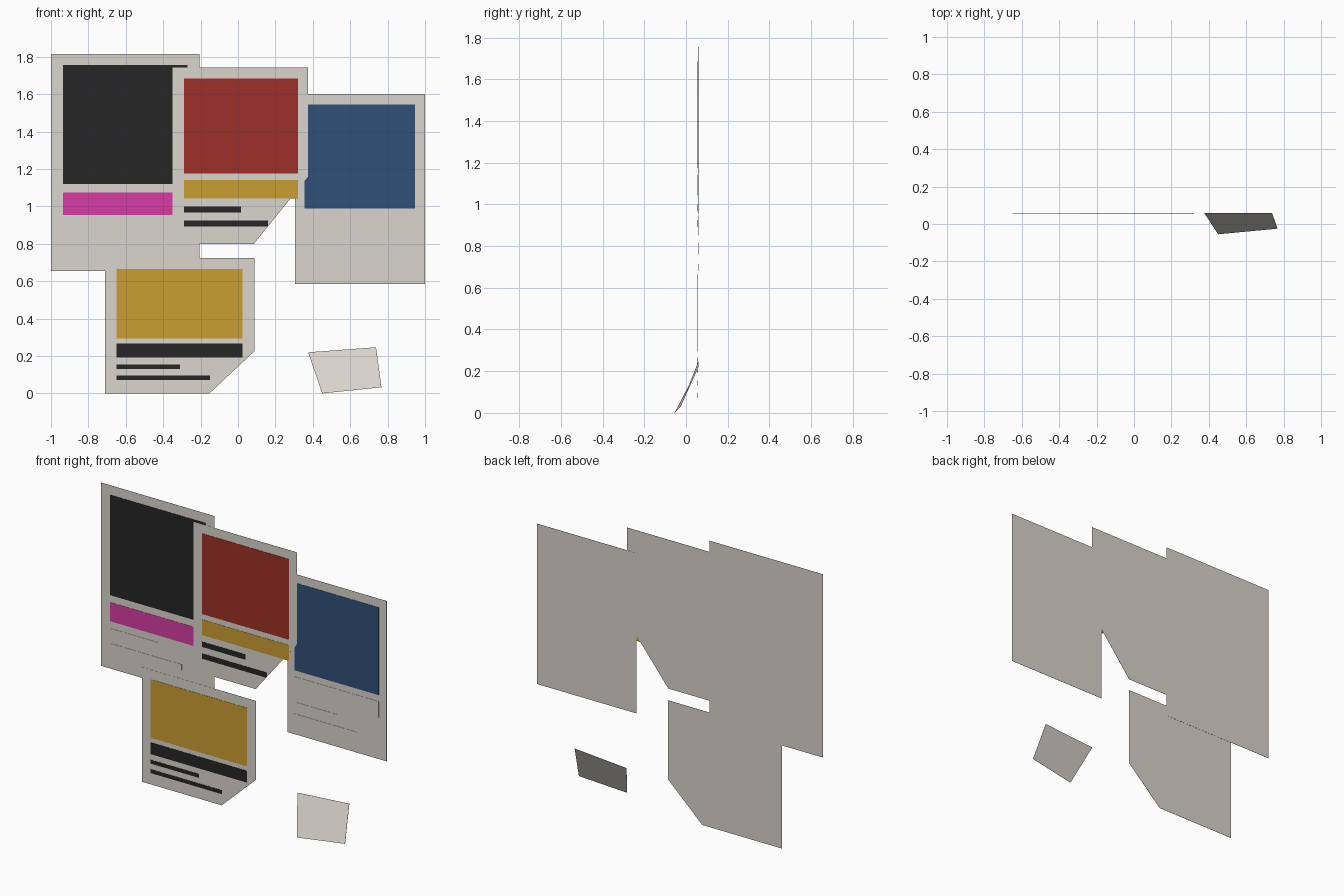
import bpy
import bmesh

if "Cube" in bpy.data.objects:
    bpy.data.objects.remove(bpy.data.objects["Cube"], do_unlink=True)


def material(name, r, g, b):
    m = bpy.data.materials.new(name)
    m.use_nodes = True
    m.diffuse_color = (r, g, b, 1)
    bsdf = m.node_tree.nodes["Principled BSDF"]
    bsdf.inputs["Base Color"].default_value = (r, g, b, 1)
    bsdf.inputs["Roughness"].default_value = 0.9
    return m


PAPER = material("paper", 0.70, 0.667, 0.61)
BLACK = material("black ink", 0.019, 0.019, 0.019)
RED = material("red ink", 0.34, 0.03, 0.021)
YELLOW = material("yellow ink", 0.59, 0.34, 0.032)
BLUE = material("blue ink", 0.03, 0.081, 0.19)
MAGENTA = material("magenta ink", 0.68, 0.046, 0.37)
THICK = 0.001


def sheet(name, outline, mat, depth=THICK):
    """Thin sheet from a front outline of (x, y, z), thickened to the front."""
    bm = bmesh.new()
    back = bm.faces.new([bm.verts.new(p) for p in outline])
    grown = bmesh.ops.extrude_face_region(bm, geom=[back])
    moved = [v for v in grown["geom"] if isinstance(v, bmesh.types.BMVert)]
    bmesh.ops.translate(bm, verts=moved, vec=(0, -depth, 0))
    bmesh.ops.recalc_face_normals(bm, faces=bm.faces)
    mesh = bpy.data.meshes.new(name)
    bm.to_mesh(mesh)
    bm.free()
    mesh.materials.append(mat)
    obj = bpy.data.objects.new(name, mesh)
    bpy.context.collection.objects.link(obj)
    return obj


def poster(name, y, x0, x1, z0, z1, prints, cut=None):
    """Paper with an optional cut lower corner (width, height) and printed plates."""
    outline = [(x0, y, z0), (x0, y, z1), (x1, y, z1)]
    if cut:
        outline += [(x1, y, z0 + cut[1]), (x1 - cut[0], y, z0)]
    else:
        outline.append((x1, y, z0))
    sheet(name + "_paper", outline, PAPER)
    f = y - THICK
    for part, mat, a, b, low, high in prints:
        corners = [(a, f, low), (a, f, high), (b, f, high), (b, f, low)]
        sheet(name + "_" + part, corners, mat, 0.0015)


# Left poster, behind the others
poster("left_poster", 0.06, -1, -0.205, 0.655, 1.815, [
    ("picture", BLACK, -0.935, -0.27, 1.12, 1.755),
    ("band", MAGENTA, -0.935, -0.27, 0.955, 1.075),
    ("short_line", PAPER, -0.935, -0.595, 0.875, 0.91),
    ("long_line", PAPER, -0.935, -0.435, 0.78, 0.815)])

# Right poster
poster("right_poster", 0.06, 0.305, 1, 0.585, 1.6, [
    ("picture", BLUE, 0.355, 0.945, 0.99, 1.545),
    ("band", PAPER, 0.355, 0.945, 0.85, 0.95),
    ("short_line", PAPER, 0.355, 0.66, 0.76, 0.79),
    ("long_line", PAPER, 0.355, 0.785, 0.68, 0.715)])

# Middle poster with a torn corner, overlapping its neighbours
poster("middle_poster", 0.056, -0.35, 0.375, 0.8, 1.742, [
    ("picture", RED, -0.29, 0.32, 1.175, 1.685),
    ("band", YELLOW, -0.29, 0.32, 1.042, 1.14),
    ("short_line", BLACK, -0.29, 0.015, 0.967, 1.0),
    ("long_line", BLACK, -0.29, 0.16, 0.892, 0.925)], (0.29, 0.36))

# Lower poster with a torn corner
poster("lower_poster", 0.056, -0.71, 0.087, 0, 0.725, [
    ("picture", YELLOW, -0.65, 0.025, 0.295, 0.665),
    ("band", BLACK, -0.65, 0.025, 0.192, 0.266),
    ("short_line", BLACK, -0.65, -0.31, 0.132, 0.156),
    ("long_line", BLACK, -0.65, -0.15, 0.072, 0.096)], (0.24, 0.225))

# Loose scrap of paper leaning forward
sheet("fallen_scrap", [(0.375, 0.06, 0.22), (0.738, 0.06, 0.247),
                       (0.767, -0.024, 0.033), (0.45, -0.054, 0)], PAPER)
